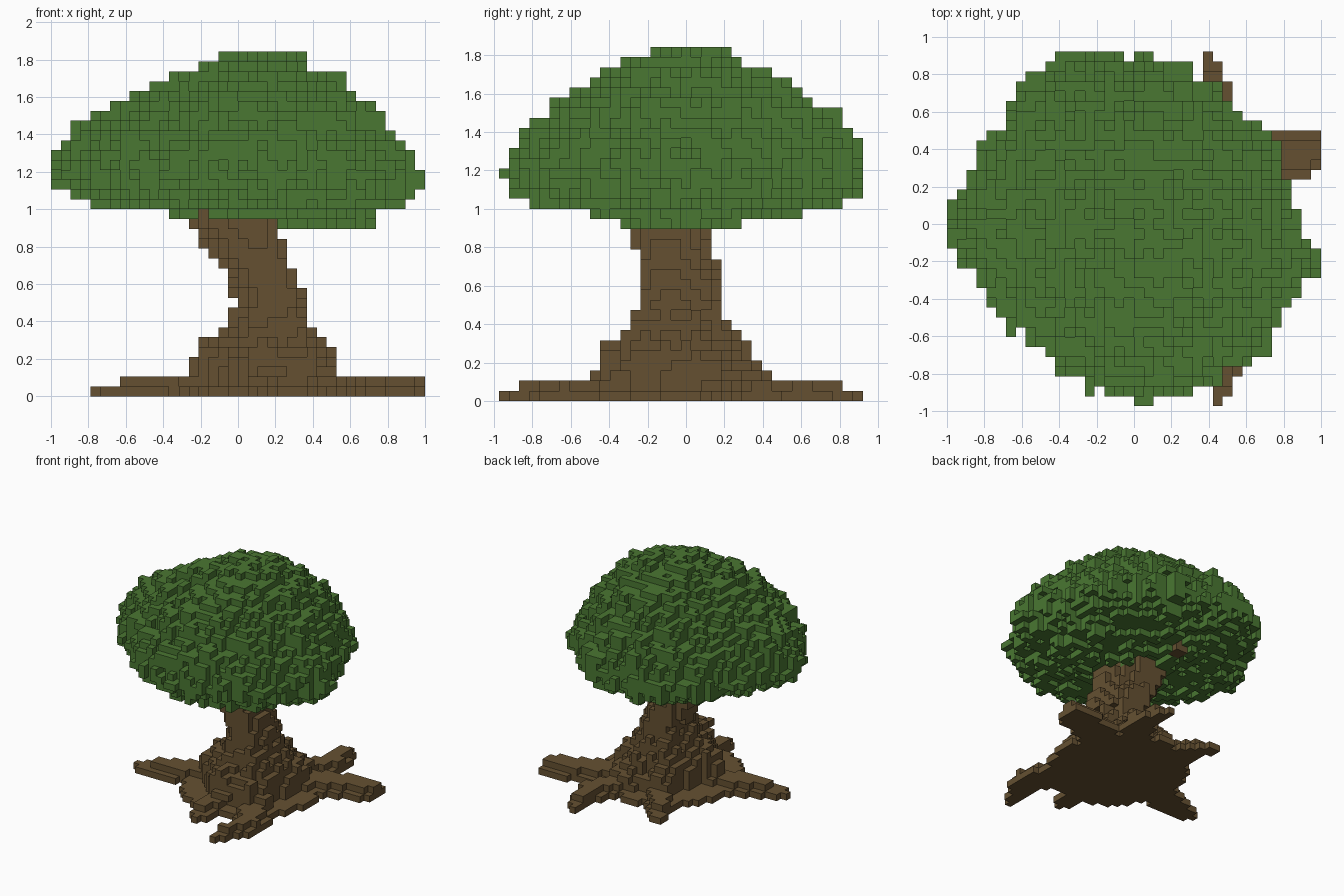
import bpy, bmesh, math, random
from mathutils import Vector

random.seed(4)
if "Cube" in bpy.data.objects:
    bpy.data.objects.remove(bpy.data.objects["Cube"])

# Block grid
NX, NY, NZ = 38, 37, 35
V = 2 / NX


def center(i, j, k):
    return (i + 0.5 - NX / 2) * V, (j + 0.5 - NY / 2) * V, (k + 0.5) * V


def interp(keys, t):
    """Linear interpolation of tuples (t, a, b, ...)."""
    if t <= keys[0][0]:
        return keys[0][1:]
    for p, q in zip(keys, keys[1:]):
        if t <= q[0]:
            s = (t - p[0]) / (q[0] - p[0])
            return [a + (b - a) * s for a, b in zip(p[1:], q[1:])]
    return keys[-1][1:]


def material(name, color):
    m = bpy.data.materials.new(name)
    m.use_nodes = True
    m.diffuse_color = color
    m.node_tree.nodes["Principled BSDF"].inputs["Base Color"].default_value = color
    return m


def build_blocks(name, cells, solid, mat):
    """Mesh of the cell faces that do not touch the solid."""
    bm = bmesh.new()
    corners = {}

    def vert(p):
        if p not in corners:
            corners[p] = bm.verts.new(((p[0] - NX / 2) * V, (p[1] - NY / 2) * V, p[2] * V))
        return corners[p]

    for c in sorted(cells):
        for axis in range(3):
            u, w = (axis + 1) % 3, (axis + 2) % 3
            for side in (0, 1):
                near = list(c)
                near[axis] += 2 * side - 1
                if tuple(near) in solid:
                    continue
                ring = []
                for a, b in ((0, 0), (1, 0), (1, 1), (0, 1)):
                    p = list(c)
                    p[axis] += side
                    p[u] += a
                    p[w] += b
                    ring.append(vert(tuple(p)))
                bm.faces.new(ring if side else ring[::-1])
    mesh = bpy.data.meshes.new(name)
    bm.to_mesh(mesh)
    bm.free()
    mesh.materials.append(mat)
    ob = bpy.data.objects.new(name, mesh)
    bpy.context.collection.objects.link(ob)
    return ob


# Canopy: plan radius every 15 degrees, scaled by a height profile
PLAN = [.88, .87, .86, .84, .88, .91, .9, 1, 1, .95, .9, .95,
        1.04, .92, .9, .88, .87, .92, .93, .98, .95, .98, .9, 1.05]
# height, scale, x shift
PROFILE = [(.92, .38, .4), (.974, .78, .08), (1.026, .91, .05), (1.08, .96, .03),
           (1.13, 1, 0), (1.24, 1.01, 0), (1.34, .95, 0), (1.45, .87, .01),
           (1.55, .75, .03), (1.61, .67, .05), (1.71, .53, .1), (1.77, .42, .11), (1.82, .27, .13)]


def plan_radius(x, y):
    a = math.degrees(math.atan2(y, x)) % 360 / 15
    i = int(a) % 24
    return PLAN[i] + (PLAN[(i + 1) % 24] - PLAN[i]) * (a - int(a))


canopy = set()
for i in range(NX):
    for j in range(NY):
        rise, drop = random.uniform(-.01, .09), random.uniform(0, .09)
        for k in range(17, NZ):
            x, y, z = center(i, j, k)
            zz = z + rise if z > 1.2 else z - drop
            if zz > 1.86 or zz < .88:
                continue
            scale, shift = interp(PROFILE, zz)
            limit = scale * plan_radius(x - shift, y) - random.uniform(-.03, .06)
            if math.hypot(x - shift, y) < limit:
                canopy.add((i, j, k))
# drop floating blocks
canopy = {c for c in canopy if sum((c[0] + a, c[1] + b, c[2] + d) in canopy for a, b, d in
          ((1, 0, 0), (-1, 0, 0), (0, 1, 0), (0, -1, 0), (0, 0, 1), (0, 0, -1))) > 1}

# Trunk: height, left, right, front and back limits
TRUNK = [(.03, -.36, .66, -.56, .52), (.13, -.26, .59, -.51, .46), (.24, -.24, .55, -.46, .36),
         (.34, -.11, .44, -.34, .25), (.5, -.01, .37, -.25, .19), (.63, -.05, .31, -.25, .19),
         (.76, -.16, .26, -.25, .14), (.92, -.24, .22, -.29, .14), (1.1, -.26, .22, -.28, .14)]
RIDGES = (20, 74, 116, 195, 270, 300)  # directions of the roots in degrees
wood = set()
for i in range(NX):
    for j in range(NY):
        rib = random.uniform(-.05, .05)
        for k in range(20):
            x, y, z = center(i, j, k)
            low = .06 < z < .45
            x0, x1, y0, y1 = interp(TRUNK, max(z + rib, .13) if low else z)
            u = (2 * x - x0 - x1) / (x1 - x0)
            w = (2 * y - y0 - y1) / (y1 - y0)
            angle = math.degrees(math.atan2(y, x - .15))
            valley = min(abs((angle - r + 180) % 360 - 180) for r in RIDGES)
            reach = 1 - .2 * min(1, valley / 25) if low else 1
            slant = min(.3, z * .45)
            if u * u + w * w + 2 * slant * u * w < (1 - slant ** 2) * reach ** 2 * 1.04:
                wood.add((i, j, k))
            # short branch under the leaves
            if .95 < z < 1.05 and math.hypot(x + .1, y - .38) < .06:
                wood.add((i, j, k))

# Roots: path points, half width at start and tip, height of the tip in blocks
ROOTS = [([(.3, .12), (.65, .31), (.95, .39)], .2, .11, 2),
         ([(.25, .2), (.45, .62), (.4, .91)], .17, .03, 1),
         ([(.1, .2), (-.08, .45), (-.2, .68)], .2, .05, 1),
         ([(0, -.03), (-.42, -.14), (-.71, -.22)], .2, .06, 1),
         ([(.1, -.2), (.12, -.5), (.13, -.72)], .18, .05, 1),
         ([(.35, -.2), (.54, -.64), (.45, -.95)], .19, .03, 1)]
for path, w0, w1, tip in ROOTS:
    pts = [Vector(p) for p in path]
    for i in range(NX):
        for j in range(NY):
            p = Vector(center(i, j, 0)[:2])
            for n in range(2):
                a, d = pts[n], pts[n + 1] - pts[n]
                s = min(1, max(0, (p - a).dot(d) / d.length_squared))
                t = (n + s) / 2
                off = (p - a - d * s).length / (w0 + (w1 - w0) * t)
                if off < 1:
                    height = 1 if off > .65 else tip if t > .85 else 2 if t > .25 else 3
                    wood.update((i, j, k) for k in range(height))

solid = canopy | wood
build_blocks("canopy", canopy - wood, solid, material("leaf_green", (.068, .184, .032, 1)))
build_blocks("trunk_and_roots", wood, solid, material("bark_brown", (.13, .081, .031, 1)))
